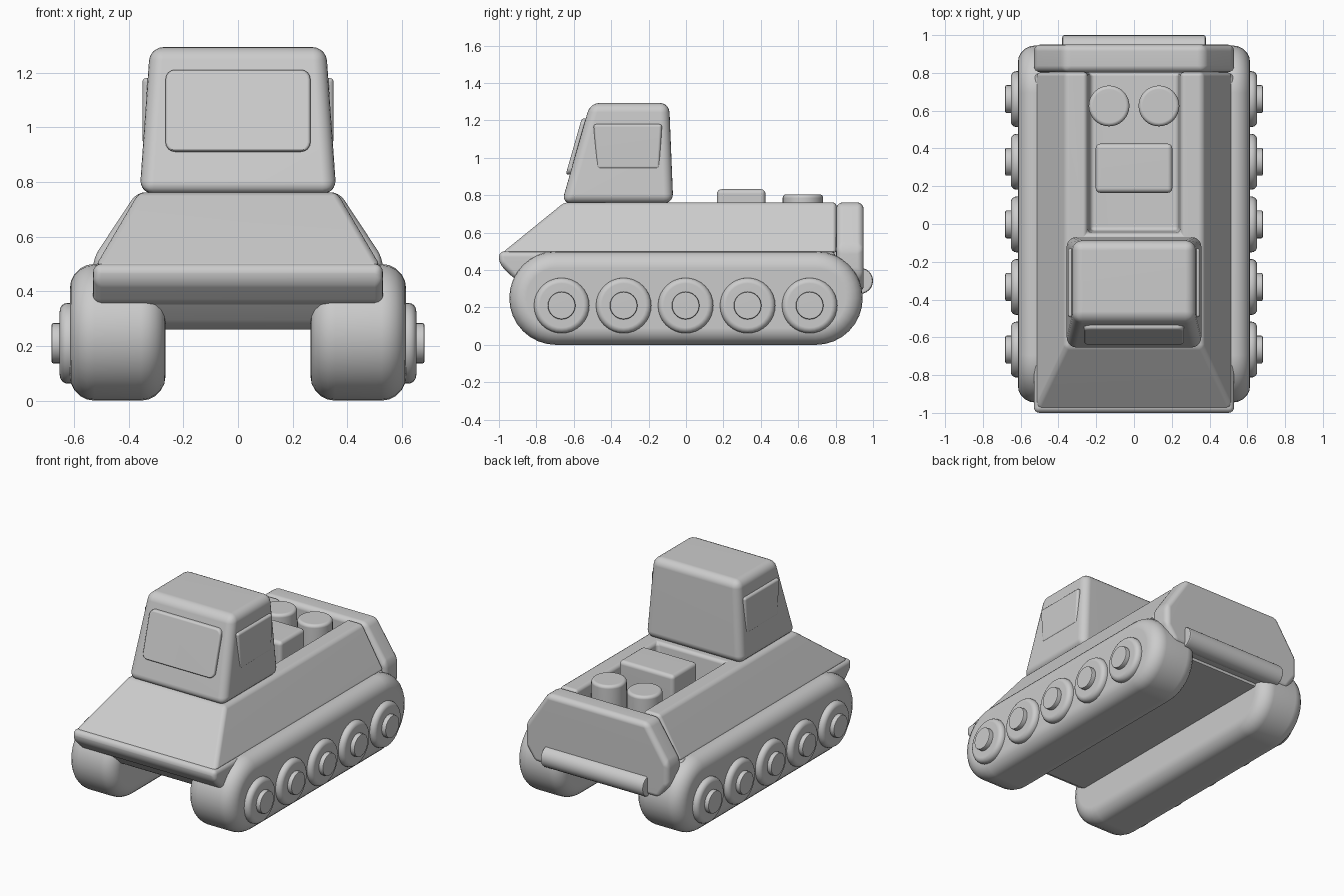
import bpy, bmesh, math

if "Cube" in bpy.data.objects:
    bpy.data.objects.remove(bpy.data.objects["Cube"])

grey = bpy.data.materials.new("light_grey")
grey.diffuse_color = (0.6, 0.6, 0.6, 1)
grey.use_nodes = True
grey.node_tree.nodes["Principled BSDF"].inputs["Base Color"].default_value = grey.diffuse_color


def loft(name, a, b, bevel=0.03, segs=4, cutter=None, helper=False):
    """Solid between two matching point loops, with rounded edges."""
    bm = bmesh.new()
    va = [bm.verts.new(p) for p in a]
    vb = [bm.verts.new(p) for p in b]
    bm.faces.new(va)
    bm.faces.new(vb)
    n = len(a)
    for i in range(n):
        j = (i + 1) % n
        bm.faces.new((va[i], va[j], vb[j], vb[i]))
    bmesh.ops.recalc_face_normals(bm, faces=bm.faces[:])
    me = bpy.data.meshes.new(name)
    bm.to_mesh(me)
    bm.free()
    me.materials.append(grey)
    ob = bpy.data.objects.new(name, me)
    bpy.context.collection.objects.link(ob)
    if helper:
        ob.hide_render = True
        return ob
    if cutter:
        cut = ob.modifiers.new("cut", 'BOOLEAN')
        cut.object = cutter
        cut.solver = 'EXACT'
    if bevel:
        bev = ob.modifiers.new("round", 'BEVEL')
        bev.width, bev.segments = bevel, segs
        bev.limit_method, bev.angle_limit = 'ANGLE', math.radians(28)
        bev.use_clamp_overlap = False
    # bake the modifiers so that smoothing works on the final faces
    dg = bpy.context.evaluated_depsgraph_get()
    ob.data = bpy.data.meshes.new_from_object(ob.evaluated_get(dg))
    ob.modifiers.clear()
    bpy.ops.object.select_all(action='DESELECT')
    ob.select_set(True)
    bpy.context.view_layer.objects.active = ob
    bpy.ops.object.shade_smooth_by_angle(angle=math.radians(35))
    ob.modifiers.new("even_normals", 'WEIGHTED_NORMAL').keep_sharp = True
    return ob


def prism_x(name, yz, x0, x1, **kw):
    return loft(name, [(x0, y, z) for y, z in yz], [(x1, y, z) for y, z in yz], **kw)


def rect(hx, y0, y1, z):
    return [(-hx, y0, z), (hx, y0, z), (hx, y1, z), (-hx, y1, z)]


def circle(cx, cy, r, n=32):
    return [(cx + r * math.cos(2 * math.pi * i / n),
             cy + r * math.sin(2 * math.pi * i / n)) for i in range(n)]


# tracks with wheels and hubs
stadium = []
for cy, start in ((0.695, -90), (-0.695, 90)):
    for i in range(17):
        t = math.radians(start + 180 * i / 16)
        stadium.append((cy + 0.25 * math.cos(t), 0.25 + 0.25 * math.sin(t)))
for side, s in (("right", 1), ("left", -1)):
    prism_x(f"track_{side}", stadium, s * 0.265, s * 0.615, bevel=0.09, segs=5)
    for i in range(5):
        y = -0.665 + 0.3315 * i
        prism_x(f"wheel_{side}_{i + 1}", circle(y, 0.21, 0.148), s * 0.57, s * 0.652, bevel=0.03)
        prism_x(f"hub_{side}_{i + 1}", circle(y, 0.21, 0.074, 24), s * 0.62, s * 0.682, bevel=0.008, segs=2)

# lower hull: belly between the tracks and wide nose
prism_x("belly", [(-0.96, 0.42), (-0.86, 0.295), (-0.80, 0.26), (0.86, 0.26), (0.86, 0.5), (-0.96, 0.48)],
        -0.33, 0.33, bevel=0.01, segs=2)
prism_x("nose", [(-1.0, 0.5), (-1.0, 0.435), (-0.915, 0.35), (0.8, 0.35), (0.8, 0.5)],
        -0.53, 0.53, bevel=0.03)

# upper hull with an open engine bay
bay = loft("bay_cutter", rect(0.232, -0.035, 1.0, 0.58), rect(0.255, -0.055, 1.0, 0.85), helper=True)
loft("upper_hull", rect(0.522, -0.985, 0.805, 0.49), rect(0.362, -0.65, 0.805, 0.762),
     bevel=0.022, segs=3, cutter=bay)

# tail plate and rear bar
plate = [(-0.37, 0.762), (0.37, 0.762), (0.53, 0.52), (0.53, 0.38), (0.46, 0.28), (-0.46, 0.28),
         (-0.53, 0.38), (-0.53, 0.52)]
loft("tail_plate", [(x, 0.803, z) for x, z in plate], [(x, 0.95, z) for x, z in plate], bevel=0.035)
prism_x("rear_bar", circle(0.93, 0.342, 0.07, 24), -0.38, 0.38, bevel=0.012, segs=2)

# cab and its raised window panels
loft("cab", rect(0.36, -0.665, -0.068, 0.757), rect(0.322, -0.512, -0.09, 1.293), bevel=0.05, segs=5)


def front_y(z):
    return -0.665 + 0.153 * (z - 0.757) / 0.536


def pane(dy):
    outline = []
    for cx, cz, start in ((0.23, 1.175, 0), (-0.23, 1.175, 90), (-0.23, 0.945, 180), (0.23, 0.945, 270)):
        for k in range(5):
            t = math.radians(start + 22.5 * k)
            x, z = cx + 0.035 * math.cos(t), cz + 0.035 * math.sin(t)
            outline.append((x, front_y(z) + dy, z))
    return outline


loft("windshield", pane(0.04), pane(-0.022), bevel=0.012, segs=3)
for side, s in (("right", 1), ("left", -1)):
    prism_x(f"side_window_{side}", [(-0.475, 0.94), (-0.142, 0.94), (-0.128, 1.18), (-0.495, 1.18)],
            s * 0.29, s * 0.35, bevel=0.015, segs=3)

# engine box and two round caps in the bay
loft("engine_box", rect(0.203, 0.165, 0.425, 0.56), rect(0.203, 0.165, 0.425, 0.832), bevel=0.025)
for side, s in (("right", 1), ("left", -1)):
    ring = circle(s * 0.132, 0.625, 0.108)
    loft(f"engine_cap_{side}", [(x, y, 0.56) for x, y in ring], [(x, y, 0.805) for x, y in ring], bevel=0.02)
